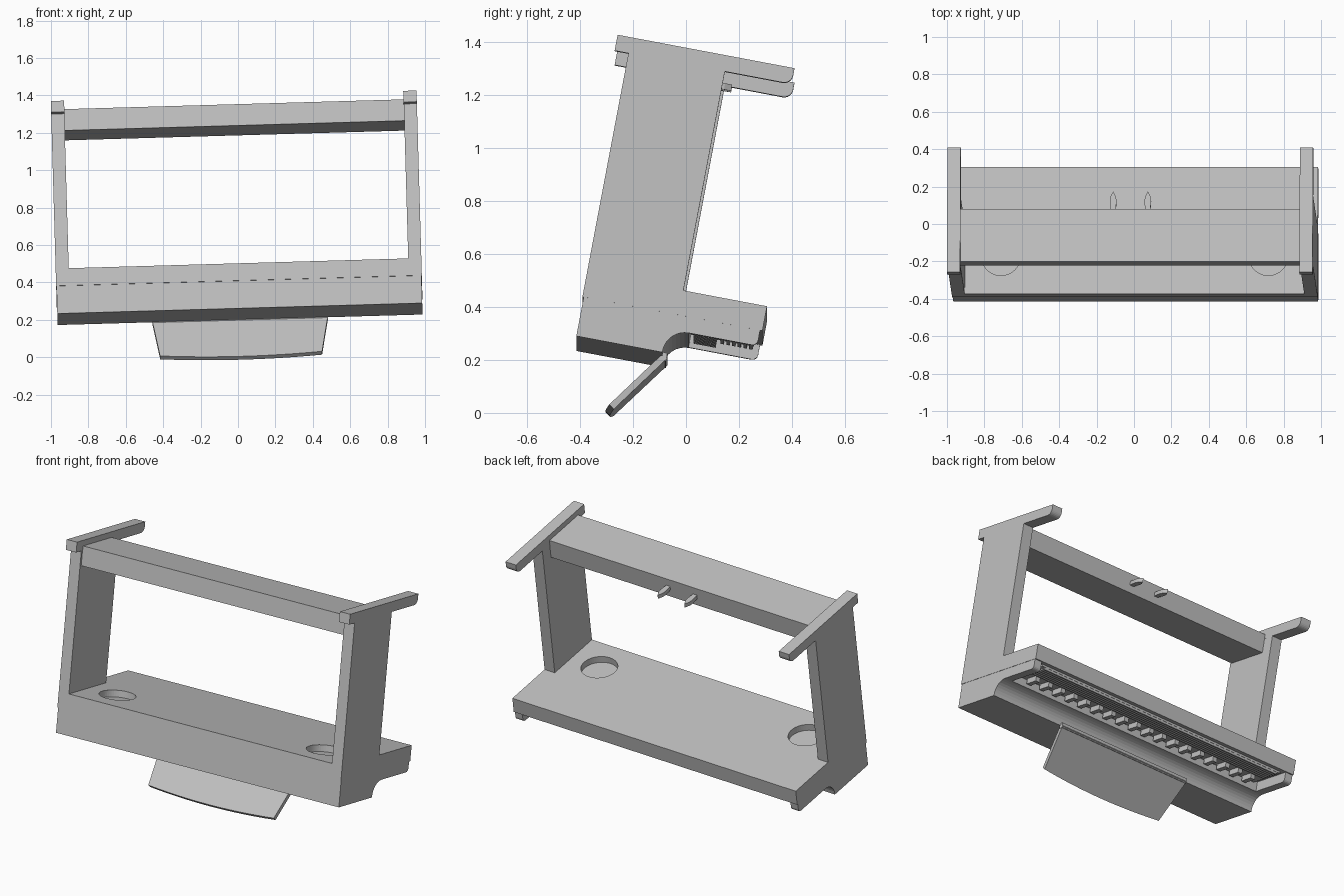
import bpy, bmesh, math
from mathutils import Matrix

cube = bpy.data.objects.get("Cube")
if cube:
    bpy.data.objects.remove(cube, do_unlink=True)

grey = bpy.data.materials.new("plain_grey")
grey.use_nodes = True
COLOR = (0.53, 0.53, 0.53, 1)
grey.diffuse_color = COLOR
grey.node_tree.nodes["Principled BSDF"].inputs["Base Color"].default_value = COLOR

# The whole rack leans back and rolls slightly to one side
LEAN = (Matrix.Rotation(math.radians(-1.65), 4, 'Y')
        @ Matrix.Rotation(math.radians(-10.7), 4, 'X')
        @ Matrix.Translation((0.017, 0, 0)))
HALF = 0.978


def finish(bm, name):
    bmesh.ops.recalc_face_normals(bm, faces=bm.faces[:])
    mesh = bpy.data.meshes.new(name)
    bm.to_mesh(mesh)
    bm.free()
    mesh.materials.append(grey)
    obj = bpy.data.objects.new(name, mesh)
    bpy.context.collection.objects.link(obj)
    obj.matrix_world = LEAN
    return obj


def prism(bm, points, depth):
    """Extrude a closed outline of 3D points by a vector."""
    face = bm.faces.new([bm.verts.new(p) for p in points])
    new = bmesh.ops.extrude_face_region(bm, geom=[face])["geom"]
    bmesh.ops.translate(bm, vec=depth,
                        verts=[v for v in new if isinstance(v, bmesh.types.BMVert)])


def side_profile(name, profile, spans):
    """Extrude a (y, z) outline across each x span."""
    bm = bmesh.new()
    for x0, x1 in spans:
        prism(bm, [(x0, y, z) for y, z in profile], (x1 - x0, 0, 0))
    return finish(bm, name)


def rect(y0, y1, z0, z1):
    return [(y0, z0), (y1, z0), (y1, z1), (y0, z1)]


def arc(cy, cz, r, start, end, steps=6):
    angles = [math.radians(start + (end - start) * i / steps) for i in range(steps + 1)]
    return [(cy + r * math.cos(a), cz + r * math.sin(a)) for a in angles]


def ends(inner, outer=HALF):
    return [(-outer, -inner), (inner, outer)]


# Uprights, their end rails and top arms
side_profile("uprights", rect(-0.46, -0.09, 0.42, 1.27), ends(0.908))
side_profile("end_rails", rect(-0.46, 0.231, 0.33, 0.424), ends(0.93))
arm = [(-0.513, 1.326), (-0.513, 1.265)] + arc(0.132, 1.299, 0.034, -90, 0) + [(0.166, 1.326)]
side_profile("top_arms", arm, ends(0.907))

# Top cross beam
side_profile("top_beam", rect(-0.448, -0.163, 1.176, 1.292), [(-0.91, 0.91)])

# Two pointed pegs behind the beam
bm = bmesh.new()
for x in (-0.0925, 0.0925):
    leaf = [(-0.013, -0.17), (0.013, -0.17), (0.018, -0.11), (0.014, -0.085),
            (0, -0.058), (-0.014, -0.085), (-0.018, -0.11)]
    prism(bm, [(x + dx, y, 1.222) for dx, y in leaf], (0, 0, 0.024))
finish(bm, "pegs")

# Shelf with two round recesses
shelf = side_profile("shelf", rect(-0.46, 0.231, 0.33, 0.424), [(-0.93, 0.93)])
bm = bmesh.new()
for x in (-0.715, 0.715):
    bmesh.ops.create_cone(bm, cap_ends=True, segments=48, radius1=0.105, radius2=0.105,
                          depth=0.1, matrix=Matrix.Translation((x, -0.255, 0.434)))
cutter = finish(bm, "recess_cutter")
cutter.hide_render = True
cut = shelf.modifiers.new("recesses", 'BOOLEAN')
cut.operation = 'DIFFERENCE'
cut.object = cutter
bpy.context.view_layer.update()
graph = bpy.context.evaluated_depsgraph_get()
shelf_mesh = bpy.data.meshes.new_from_object(shelf.evaluated_get(graph))
shelf.modifiers.clear()
shelf.data = shelf_mesh
bpy.data.objects.remove(cutter, do_unlink=True)

# Front box with a coved back, and the end brackets carrying that cove backwards
cove = arc(-0.04, 0.185, 0.085, 180, 90, 8)
front = [(-0.455, 0.33), (-0.455, 0.18)] + [(-0.125, 0.18)] + cove
side_profile("front_box", front + [(-0.04, 0.33)], [(-0.976, 0.976)])
bracket = [(-0.13, 0.33), (-0.13, 0.18)] + cove + arc(0.2, 0.292, 0.022, -90, 0, 4) + [(0.222, 0.33)]
side_profile("end_brackets", bracket, ends(0.925, 0.976))

# Slatted grille under the shelf
bm = bmesh.new()
for i in range(6):
    y = 0.075 + i * 0.022
    prism(bm, [(-0.88, py, pz) for py, pz in rect(y, y + 0.013, 0.305, 0.332)], (1.76, 0, 0))
finish(bm, "grille_slats")
side_profile("grille_plate", rect(-0.04, 0.2, 0.318, 0.331), [(-0.9, 0.9)])
bm = bmesh.new()
for i in range(18):
    x = -0.83 + i * 1.63 / 17
    prism(bm, [(x, y, z) for y, z in rect(-0.025, 0.06, 0.285, 0.32)], (0.03, 0, 0))
finish(bm, "grille_teeth")

# Hanging flap with a bowed lower edge; t runs from hinge (0) to tip (1)
bm = bmesh.new()
outline = [(-0.47, 0), (0.47, 0)]
for i in range(13):
    x = 0.433 - 0.866 * i / 12
    outline.append((x, 0.93 + 0.07 * (1 - (x / 0.433) ** 2)))
prism(bm, [(x, -0.125 - 0.175 * t, 0.19 - 0.242 * t) for x, t in outline], (0, 0.02, -0.0145))
finish(bm, "flap")
side_profile("flap_hinge", rect(-0.135, -0.108, 0.165, 0.195), [(-0.47, 0.47)])
